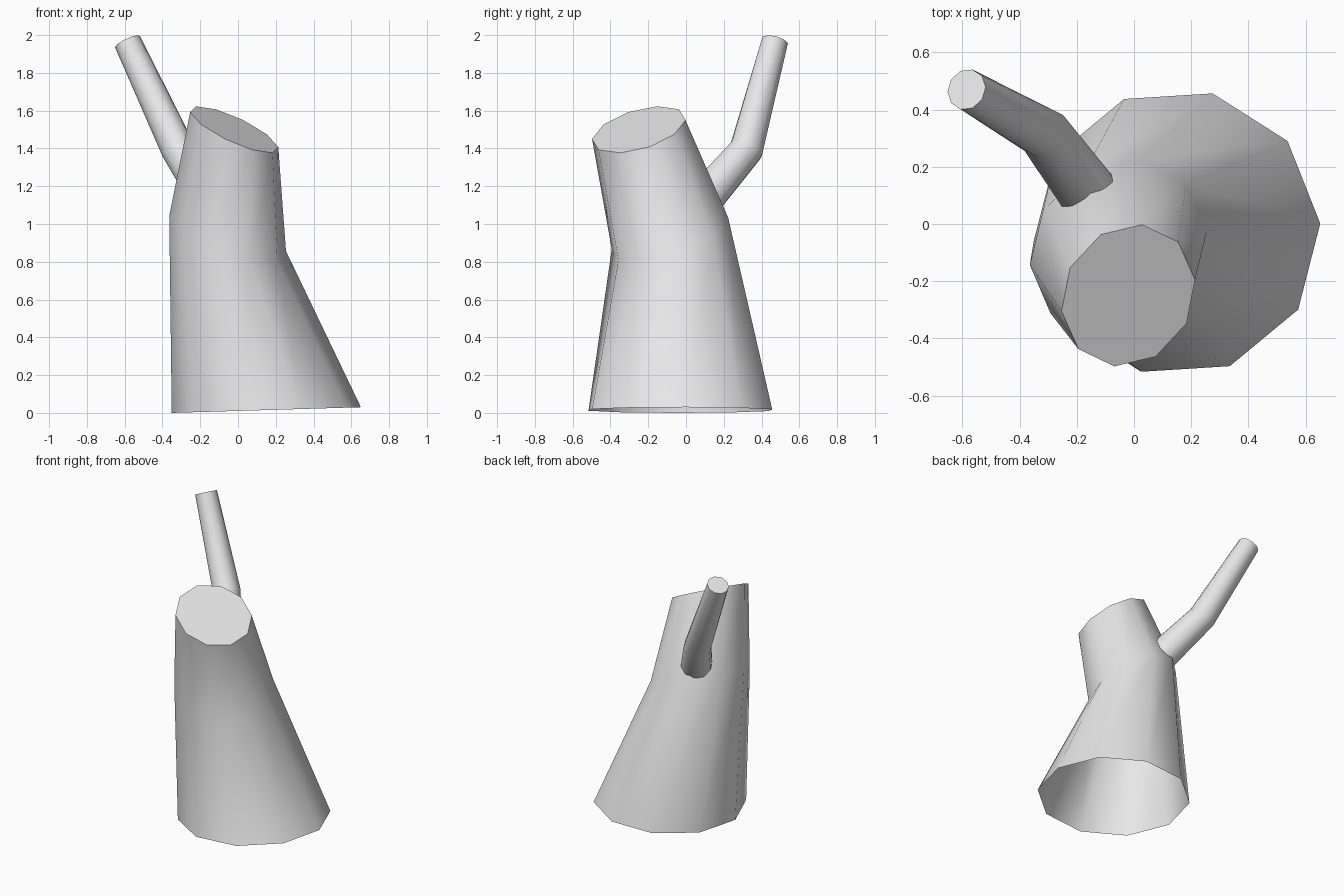
import bpy, bmesh, math
from mathutils import Vector

if "Cube" in bpy.data.objects:
    bpy.data.objects.remove(bpy.data.objects["Cube"])

N = 10
grey = bpy.data.materials.new("light_grey")
grey.diffuse_color = (0.8, 0.8, 0.8, 1)
grey.use_nodes = True
grey.node_tree.nodes["Principled BSDF"].inputs["Base Color"].default_value = grey.diffuse_color


def ring(center, normal, r, turn):
    """Tilted ten-sided ring; first corner points roughly to +x."""
    c, n = Vector(center), Vector(normal).normalized()
    u = Vector((1, 0, 0))
    u = (u - n * u.dot(n)).normalized()
    v = n.cross(u)
    pts = []
    for i in range(N):
        a = math.radians(turn) + math.tau * i / N
        pts.append(c + u * r * math.cos(a) + v * r * math.sin(a))
    return pts


def tube(name, rings):
    """Skin rings from bottom to top, closing only the top end."""
    bm = bmesh.new()
    rows = [[bm.verts.new(p) for p in pts] for pts in rings]
    for a, b in zip(rows, rows[1:]):
        for i in range(N):
            j = (i + 1) % N
            bm.faces.new((a[i], a[j], b[j], b[i])).smooth = True
    cap = bm.faces.new(rows[-1])
    cap.smooth = False
    for e in cap.edges:
        e.smooth = False
    me = bpy.data.meshes.new(name)
    bm.to_mesh(me)
    bm.free()
    me.materials.append(grey)
    ob = bpy.data.objects.new(name, me)
    bpy.context.collection.objects.link(ob)
    return ob


# Leaning trunk, open underneath, with a slanted cut top
tube("trunk", [
    ring((0.15, -0.03, 0.015), (-0.03, 0, 1), 0.502, 3.6),
    ring((-0.055, -0.085, 0.95), (0.37, -0.36, 1), 0.328, 4),
    ring((-0.02, -0.25, 1.5), (0.466, -0.293, 1), 0.257, 6),
])

# Bent branch growing out of the back left
tube("branch", [
    ring((-0.117, 0.05, 1.08), (-0.165, 0.225, 0.26), 0.108, 0),
    ring((-0.315, 0.318, 1.39), (-0.43, 0.40, 0.80), 0.092, 0),
    ring((-0.585, 0.47, 1.965), (-0.27, 0.15, 0.58), 0.073, 0),
])
